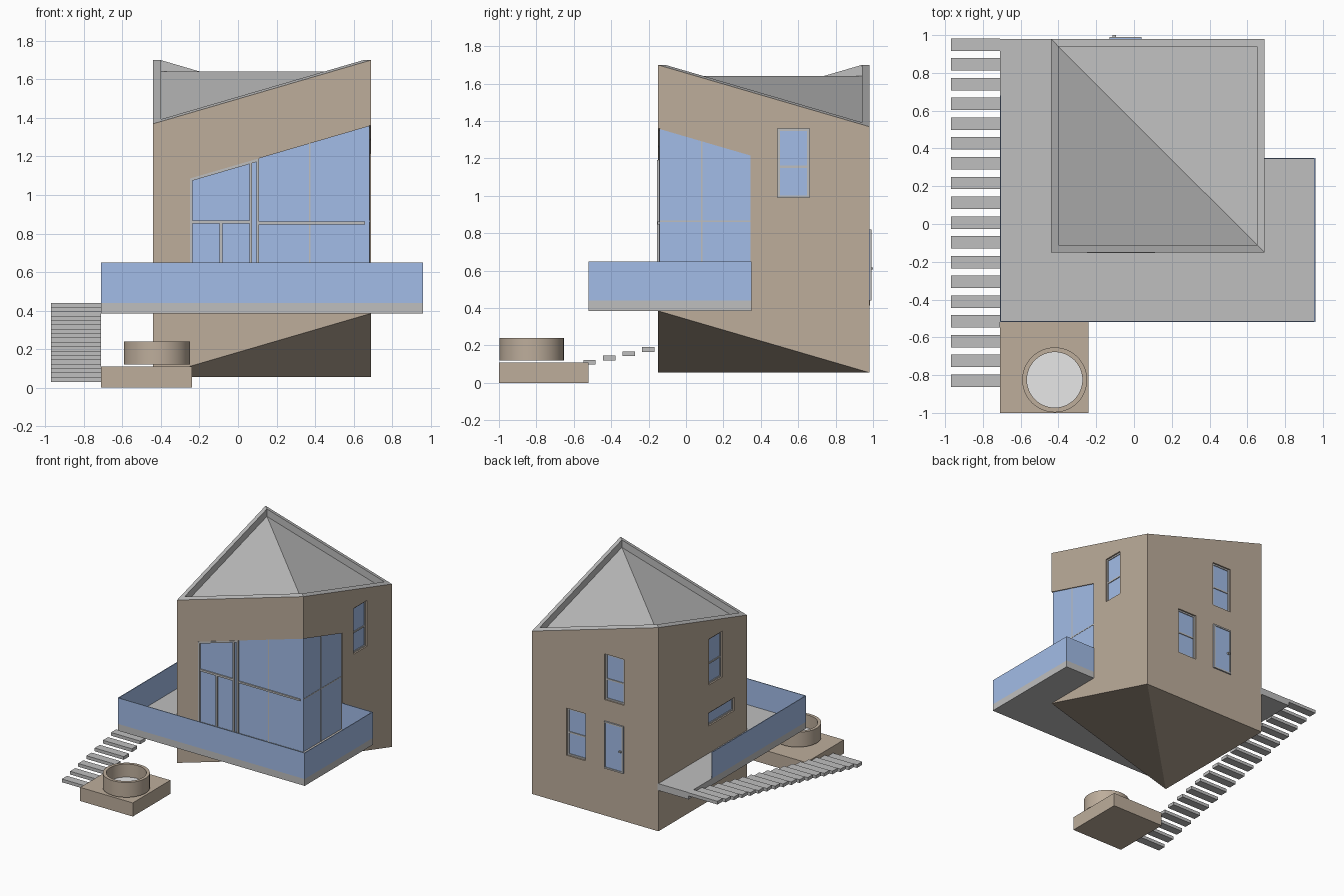
import bpy, bmesh
from math import cos, sin, tau

if "Cube" in bpy.data.objects:
    bpy.data.objects.remove(bpy.data.objects["Cube"])


def material(name, rgb):
    m = bpy.data.materials.new(name)
    m.use_nodes = True
    m.diffuse_color = (*rgb, 1)
    m.node_tree.nodes["Principled BSDF"].inputs["Base Color"].default_value = (*rgb, 1)
    return m


TAN = material("tan wall", (0.51, 0.42, 0.33))
GREY = material("grey concrete", (0.52, 0.52, 0.52))
BLUE = material("blue glass", (0.38, 0.53, 0.84))
WHITE = material("pale water", (0.8, 0.8, 0.8))


def finish(name, bm, *mats):
    bmesh.ops.recalc_face_normals(bm, faces=bm.faces)
    me = bpy.data.meshes.new(name)
    bm.to_mesh(me)
    bm.free()
    for m in mats:
        me.materials.append(m)
    ob = bpy.data.objects.new(name, me)
    bpy.context.collection.objects.link(ob)
    return ob


def prism(name, pts, axis, lo, hi, mat):
    """Extrude a 2D outline along an axis; the outline uses the other two axes in order."""
    place = {"x": lambda p, d: (d, *p), "y": lambda p, d: (p[0], d, p[1]),
             "z": lambda p, d: (*p, d)}[axis]
    bm = bmesh.new()
    a = [bm.verts.new(place(p, lo)) for p in pts]
    b = [bm.verts.new(place(p, hi)) for p in pts]
    bm.faces.new(a)
    bm.faces.new(b)
    for i in range(len(pts)):
        j = (i + 1) % len(pts)
        bm.faces.new((a[i], a[j], b[j], b[i]))
    return finish(name, bm, mat)


def rect(a0, a1, b0, b1):
    return [(a0, b0), (a1, b0), (a1, b1), (a0, b1)]


# House dimensions
X0, X1, Y0, Y1 = -0.44, 0.69, -0.15, 0.98
SIDE, DROP, LOW, LIFT, DECK = X1 - X0, 0.33, 0.055, 0.385, 0.44


def roof_z(x, y):
    return 1.70 - DROP * abs(1 - (x - X0 + y - Y0) / SIDE)


# House body: folded base, folded roof sunk behind a parapet
bm = bmesh.new()


def ring(inset, drop):
    pts = rect(X0 + inset, X1 - inset, Y0 + inset, Y1 - inset)
    return [bm.verts.new((x, y, roof_z(x, y) - drop)) for x, y in pts]


base = [bm.verts.new((x, y, z)) for (x, y), z in zip(rect(X0, X1, Y0, Y1), (LOW, LIFT, LOW, LOW))]
rim, inner, floor = ring(0, 0), ring(0.04, 0), ring(0.04, 0.06)
for i in range(4):
    j = (i + 1) % 4
    bm.faces.new((base[i], base[j], rim[j], rim[i]))
    for lo, hi in ((rim, inner), (inner, floor)):
        bm.faces.new((lo[i], lo[j], hi[j], hi[i])).material_index = 1
for tri in ((0, 1, 3), (1, 2, 3)):
    bm.faces.new([floor[k] for k in tri]).material_index = 1
for tri in ((0, 1, 2), (0, 2, 3)):
    bm.faces.new([base[k] for k in tri])
house = finish("house_body", bm, TAN, GREY)

cutters = []
# Corner glazing with a sloped head
SLOPE, HEAD, GL, GY, REC = DROP / SIDE, 1.36, -0.25, 0.345, 0.01


def head_x(x):
    return HEAD - SLOPE * (X1 - x)


def head_y(y):
    return HEAD - SLOPE * (y - Y0)


def sloped(a0, a1, head, z0=DECK):
    return [(a0, z0), (a1, z0), (a1, head(a1)), (a0, head(a0))]


cutters.append(prism("front_cutter", sloped(GL, 0.8, head_x), "y", -0.3, Y0 + REC, TAN))
cutters.append(prism("side_cutter", sloped(-0.3, GY, head_y), "x", X1 - REC, 0.8, TAN))
gy, gx = Y0 + REC, X1 - REC
prism("front_glass", sloped(GL, gx, head_x), "y", gy - 0.002, gy + 0.004, BLUE)
prism("side_glass", sloped(gy, GY, head_y), "x", gx - 0.004, gx + 0.002, BLUE)

# Glazing bars on the front and right side
for n, (a, b) in enumerate(((GL, -0.235), (0.06, 0.073), (0.095, 0.11))):
    prism(f"front_post_{n}", sloped(a, b, head_x), "y", Y0 - 0.004, gy, GREY)
prism("front_head_bar", [(GL, head_x(GL) - 0.015), (0.11, head_x(0.11) - 0.015),
                         (0.11, head_x(0.11)), (GL, head_x(GL))], "y", Y0 - 0.003, gy, GREY)
for name, r in (("door_rail", rect(GL, 0.06, 0.852, 0.868)), ("door_stile", rect(-0.095, -0.08, DECK, 0.855)),
                ("window_rail", rect(0.11, 0.66, 0.848, 0.862))):
    prism(name, r, "y", Y0 - 0.002, gy, GREY)
prism("front_thin_mullion", sloped(0.368, 0.376, head_x), "y", gy - 0.004, gy, GREY)
prism("side_thin_mullion", sloped(0.08, 0.088, head_y), "x", gx, gx + 0.004, GREY)
prism("side_thin_rail", rect(gy, GY, 0.86, 0.868), "x", gx, gx + 0.004, GREY)


def framed(name, axis, wall, out, a0, a1, z0, z1, depth, bar=None):
    """Glass pane with frame; depth is the recess, or negative to stand proud."""
    face = wall - out * depth
    if depth > 0:
        cutters.append(prism(name + "_cutter", rect(a0, a1, z0, z1), axis, face, wall + out * 0.1, TAN))
    t = 0.012
    prism(name + "_glass", rect(a0, a1, z0, z1), axis, face - out * 0.005, face + out * 0.002, BLUE)
    bars = [(a0, a0 + t, z0, z1), (a1 - t, a1, z0, z1), (a0, a1, z0, z0 + t), (a0, a1, z1 - t, z1)]
    if bar:
        bars.append((a0, a1, bar - t / 2, bar + t / 2))
    for i, b in enumerate(bars):
        prism(f"{name}_bar_{i}", rect(*b), axis, face - out * 0.005, face + out * 0.008, GREY)


# Small windows and back door
framed("right_window", "x", X1, 1, 0.49, 0.66, 0.99, 1.36, 0.02, 1.155)
framed("left_window", "x", X0, -1, 0.165, 0.335, 0.99, 1.36, 0.02, 1.155)
framed("left_slot_window", "x", X0, -1, 0.01, 0.34, 0.66, 0.765, 0.02)
framed("back_upper_window", "y", Y1, 1, -0.13, 0.04, 0.99, 1.36, 0.02, 1.155)
framed("back_lower_window", "y", Y1, 1, 0.21, 0.38, 0.45, 0.83, 0.02, 0.635)
framed("back_door", "y", Y1, 1, -0.13, 0.04, DECK, 0.82, -0.003)
prism("door_handle", rect(-0.115, -0.095, 0.605, 0.618), "y", Y1, 1.0, GREY)

# Cut the openings into the walls
for c in cutters:
    mod = house.modifiers.new(c.name, "BOOLEAN")
    mod.object, mod.operation, mod.solver = c, "DIFFERENCE", "EXACT"
bpy.context.view_layer.update()
cut_mesh = bpy.data.meshes.new_from_object(house.evaluated_get(bpy.context.evaluated_depsgraph_get()))
house.modifiers.clear()
house.data = cut_mesh
for c in cutters:
    bpy.data.objects.remove(c)

# Deck wrapping the front and left side, with glass railing
DL, DR, DF, DB = -0.71, 0.96, -0.52, 0.35
prism("deck", [(DL, DF), (DR, DF), (DR, DB), (X0 + 0.01, DB), (X0 + 0.01, Y1), (DL, Y1)],
      "z", LIFT, DECK, GREY)
T = 0.006
for side, r in (("front", rect(DL, DR, DF, DF + T)), ("right", rect(DR - T, DR, DF, DB)),
                ("back", rect(X1, DR, DB - T, DB)), ("left", rect(DL, DL + T, DF, 0.68))):
    prism(side + "_railing", r, "z", DECK, 0.65, BLUE)

# Floating stair treads down the left side
for i in range(18):
    y, z = 0.95 - 0.1047 * i, DECK - 0.0226 * i
    prism(f"stair_tread_{i}", rect(-0.97, DL, y - 0.033, y + 0.033), "z", z - 0.026, z, GREY)

# Hot tub on its plinth
prism("tub_plinth", rect(DL, -0.24, -1.0, DF), "z", 0, 0.11, TAN)
bm = bmesh.new()
N = 48
profile = ((0.172, 0.12), (0.172, 0.24), (0.147, 0.24), (0.147, 0.135))
rings = [[bm.verts.new((-0.42 + r * cos(tau * i / N), -0.825 + r * sin(tau * i / N), z)) for i in range(N)]
         for r, z in profile]
for a, b in zip(rings, rings[1:]):
    for i in range(N):
        j = (i + 1) % N
        bm.faces.new((a[i], a[j], b[j], b[i]))
bm.faces.new(rings[0])
bm.faces.new(rings[-1]).material_index = 1
tub = finish("hot_tub", bm, TAN, WHITE)
bpy.ops.object.select_all(action="DESELECT")
tub.select_set(True)
bpy.context.view_layer.objects.active = tub
bpy.ops.object.shade_smooth_by_angle()
